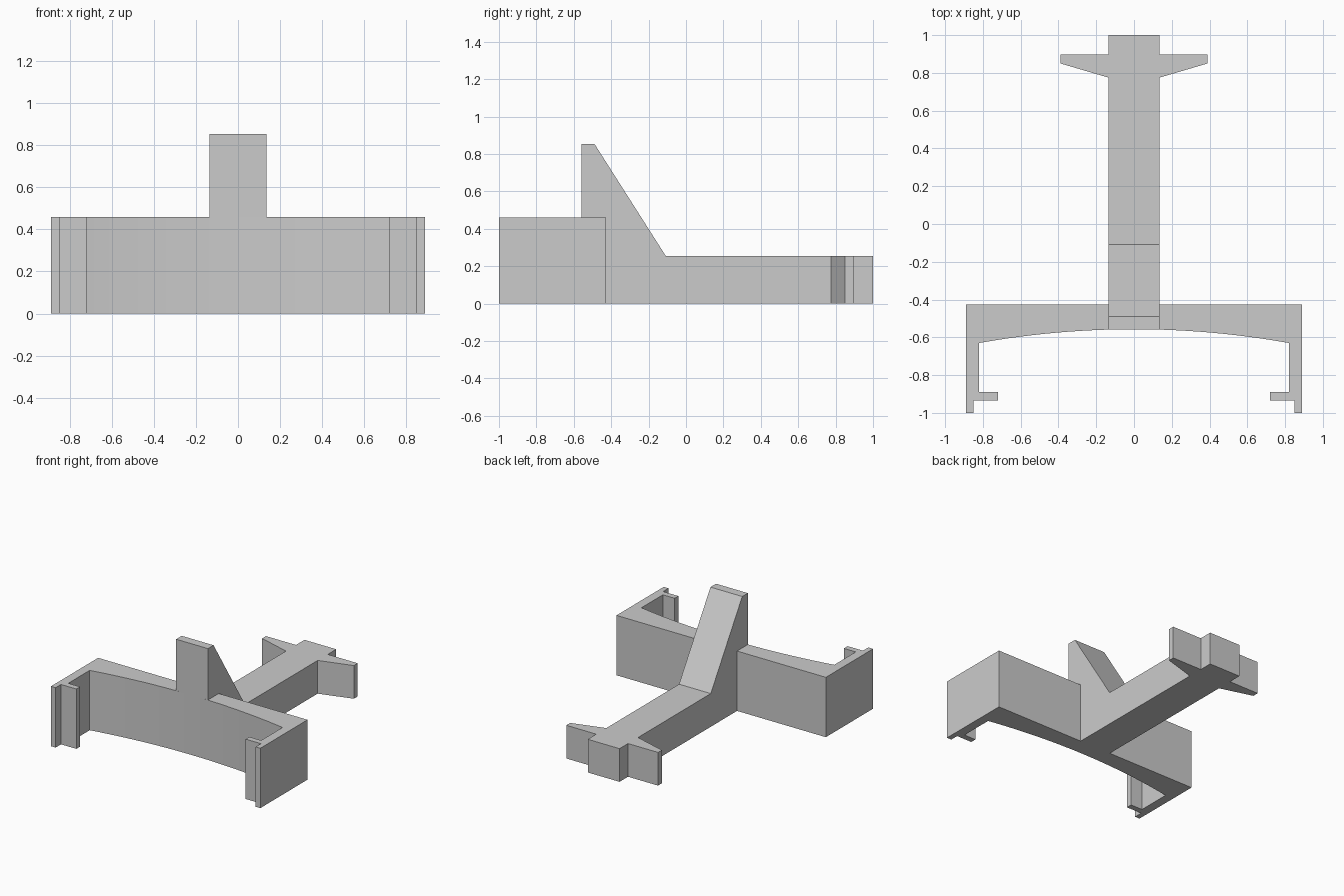
import bpy
import bmesh
from mathutils import Vector

cube = bpy.data.objects.get("Cube")
if cube:
    bpy.data.objects.remove(cube, do_unlink=True)

grey = bpy.data.materials.new("plain grey")
grey.use_nodes = True
GREY = (0.6, 0.6, 0.6, 1)
grey.diffuse_color = GREY
grey.node_tree.nodes["Principled BSDF"].inputs["Base Color"].default_value = GREY


def prism(name, outline, offset):
    """Extrude a closed outline of 3D points along an offset."""
    bm = bmesh.new()
    face = bm.faces.new([bm.verts.new(p) for p in outline])
    result = bmesh.ops.extrude_face_region(bm, geom=[face], use_keep_orig=True)
    moved = [v for v in result["geom"] if isinstance(v, bmesh.types.BMVert)]
    bmesh.ops.translate(bm, verts=moved, vec=Vector(offset))
    bmesh.ops.recalc_face_normals(bm, faces=bm.faces)
    mesh = bpy.data.meshes.new(name)
    bm.to_mesh(mesh)
    bm.free()
    mesh.materials.append(grey)
    obj = bpy.data.objects.new(name, mesh)
    bpy.context.collection.objects.link(obj)
    return obj


HALF = 0.135    # half width of the beam
BACK = -0.427   # back of the clip
LOW = 0.255     # beam height
HIGH = 0.46     # clip height

# Curved clip with a hooked arm at each end
arm = [(0.82, -0.89), (0.72, -0.89), (0.72, -0.935), (0.85, -0.935),
       (0.85, -1), (0.89, -1), (0.89, BACK)]
steps = 24
arc = []
for i in range(steps + 1):
    t = 2 * i / steps - 1
    arc.append((0.82 * t, -0.557 - 0.073 * t * t))
clip = arc + arm + [(-x, y) for x, y in reversed(arm)]
prism("curved_clip", [(x, y, 0) for x, y in clip], (0, 0, HIGH))

# Long beam with the sloping upright fin
side = [(BACK, 0), (1, 0), (1, LOW), (-0.108, LOW), (-0.49, 0.855),
        (-0.558, 0.855), (-0.558, HIGH), (BACK, HIGH)]
prism("beam_and_fin", [(-HALF, y, z) for y, z in side], (2 * HALF, 0, 0))

# Tapered wings near the back end of the beam
for label, s in (("left", 1), ("right", -1)):
    wing = [(HALF, 0.775), (0.39, 0.85), (0.39, 0.897), (HALF, 0.897)]
    prism(label + "_wing", [(s * x, y, 0) for x, y in wing], (0, 0, LOW))
